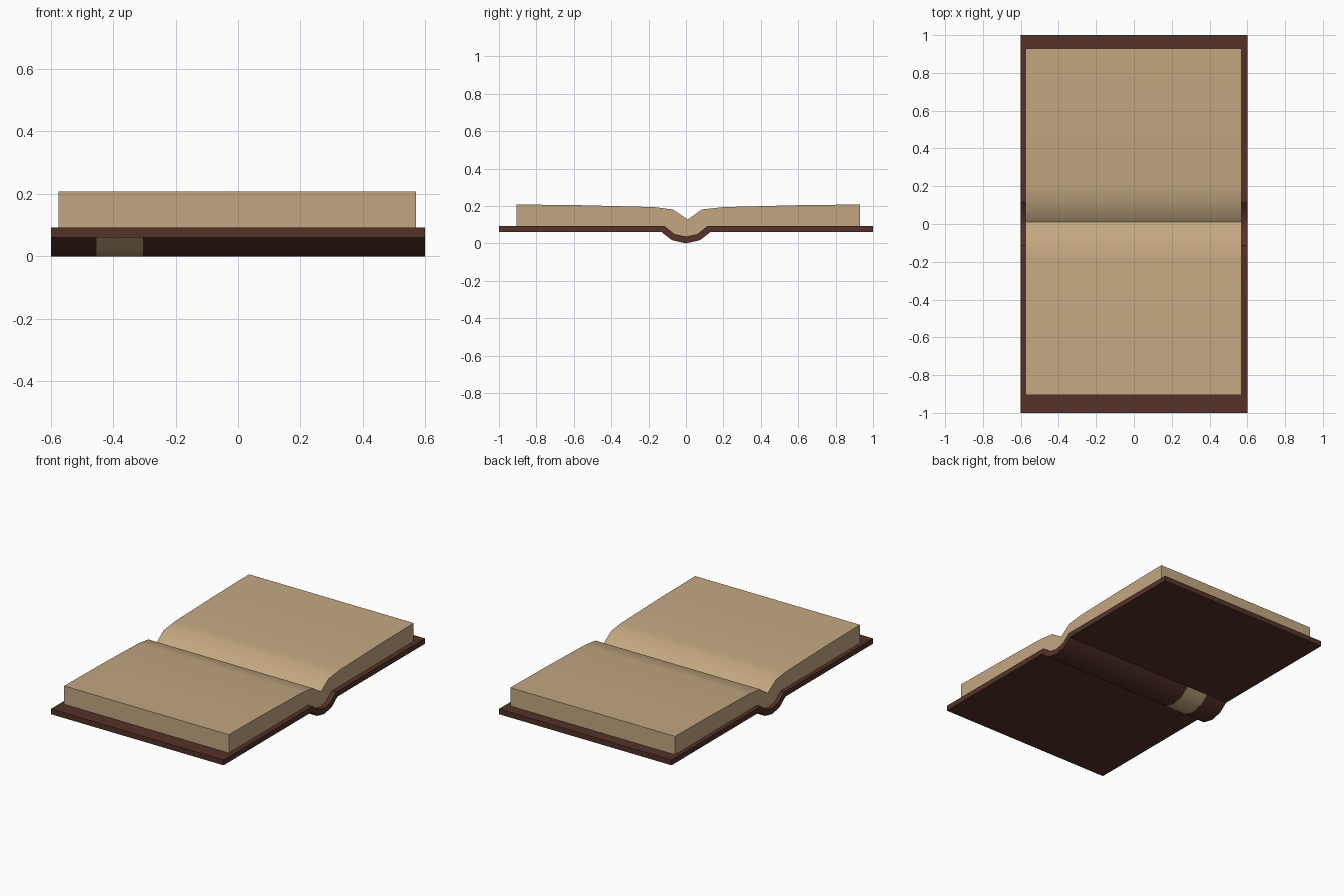
import bpy, bmesh, math

if "Cube" in bpy.data.objects:
    bpy.data.objects.remove(bpy.data.objects["Cube"])


def material(name, rgb):
    m = bpy.data.materials.new(name)
    m.diffuse_color = (*rgb, 1)
    m.use_nodes = True
    m.node_tree.nodes["Principled BSDF"].inputs["Base Color"].default_value = m.diffuse_color
    return m


leather = material("dark_brown_leather", (0.088, 0.031, 0.022))
paper = material("tan_paper", (0.55, 0.39, 0.22))


def extrude_profile(name, profile, stations, mats, rule=None):
    """Sweep a closed (y, z) profile along the given x stations."""
    bm = bmesh.new()
    rings = [[bm.verts.new((x, y, z)) for y, z in profile] for x in stations]
    n = len(profile)
    for a, b in zip(rings, rings[1:]):
        for i in range(n):
            j = (i + 1) % n
            bm.faces.new((a[i], a[j], b[j], b[i]))
    bm.faces.new(rings[0])
    bm.faces.new(rings[-1])
    bmesh.ops.recalc_face_normals(bm, faces=bm.faces)
    bm.normal_update()
    if rule:
        for f in bm.faces:
            f.material_index = rule(f)
    me = bpy.data.meshes.new(name)
    bm.to_mesh(me)
    bm.free()
    for m in mats:
        me.materials.append(m)
    ob = bpy.data.objects.new(name, me)
    bpy.context.collection.objects.link(ob)
    bpy.ops.object.select_all(action='DESELECT')
    bpy.context.view_layer.objects.active = ob
    ob.select_set(True)
    bpy.ops.object.shade_smooth_by_angle(angle=math.radians(32))
    return ob


def mirrored(half):
    """Complete a left half ending at y = 0."""
    return half + [(-y, z) for y, z in reversed(half[:-1])]


# Cover: two boards joined by a rounded spine
outer = mirrored([(-1, .06), (-.13, .06), (-.075, .017), (0, 0)])
inner = mirrored([(-1, .093), (-.115, .093), (-.062, .05), (0, .036)])


# Spine label: the outer spine faces between two cuts
def label(f):
    c = f.calc_center_median()
    return int(-.45 < c.x < -.305 and abs(c.y) < .13 and f.normal.z < -.1)


extrude_profile("cover", outer + inner[::-1], [-.6, -.453, -.305, .6],
                [leather, paper], label)

# Page block: curved tops meeting at the gutter, bottom resting in the cover
top = [(-.905, .208), (-.57, .204), (-.17, .194), (-.07, .181), (.01, .128),
       (.085, .181), (.2, .194), (.6, .204), (.93, .208)]
bottom = [(-.905, .093)] + inner[1:-1] + [(.93, .093)]
extrude_profile("pages", bottom + top[::-1], [-.575, .57], [paper])
